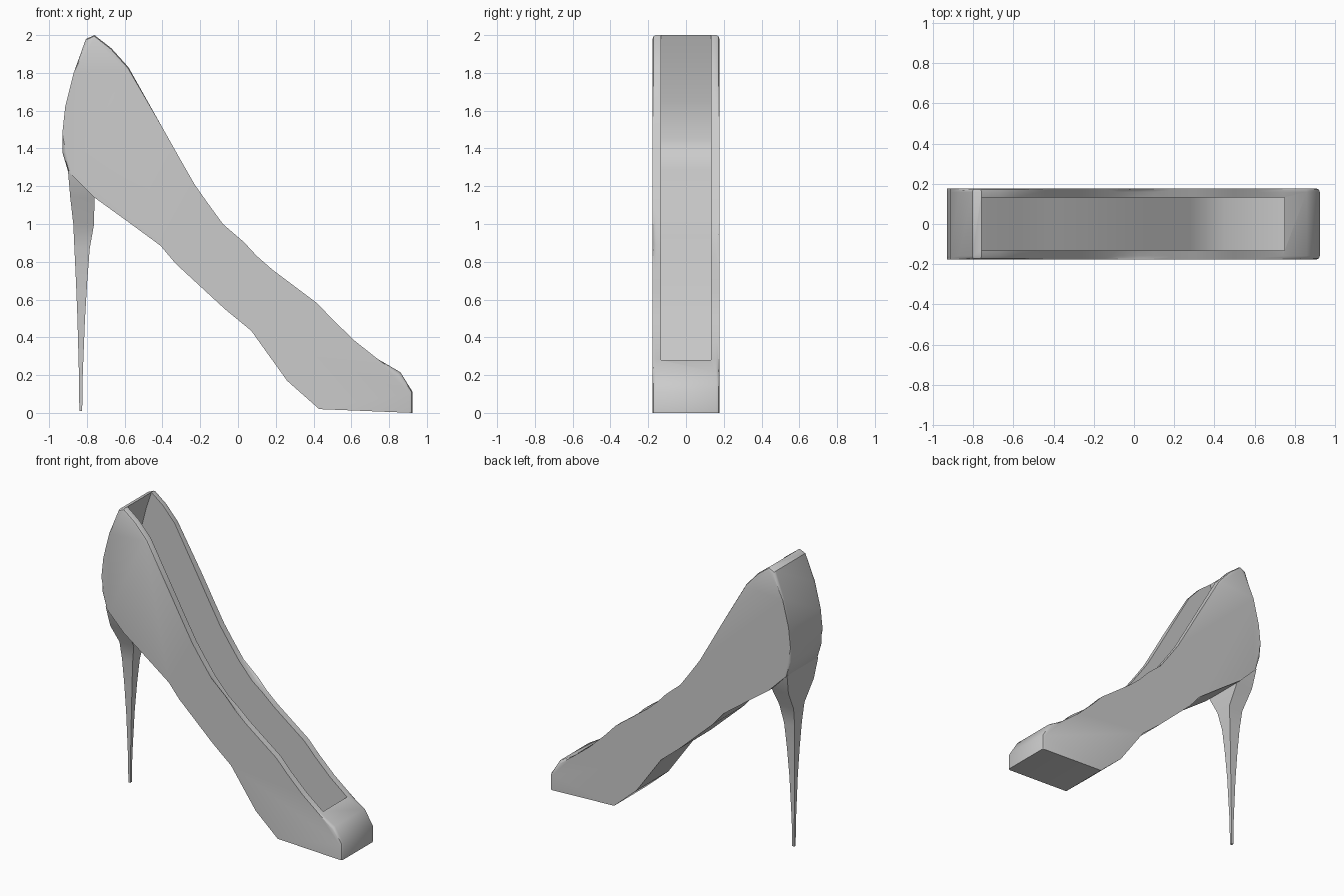
import bpy, bmesh, math

if "Cube" in bpy.data.objects:
    bpy.data.objects.remove(bpy.data.objects["Cube"])

HALF = 0.177


def make_object(name, bm):
    bmesh.ops.recalc_face_normals(bm, faces=bm.faces[:])
    mesh = bpy.data.meshes.new(name)
    bm.to_mesh(mesh)
    bm.free()
    obj = bpy.data.objects.new(name, mesh)
    bpy.context.collection.objects.link(obj)
    return obj


def bridge(bm, rings):
    """Skin closed rings of points and cap both ends."""
    loops = [[bm.verts.new(p) for p in ring] for ring in rings]
    n = len(loops[0])
    for a, b in zip(loops, loops[1:]):
        for i in range(n):
            j = (i + 1) % n
            bm.faces.new((a[i], a[j], b[j], b[i]))
    bm.faces.new(loops[0])
    bm.faces.new(loops[-1])


def slab(profile, half):
    bm = bmesh.new()
    bridge(bm, [[(x, y, z) for x, z in profile] for y in (-half, half)])
    return bm


def smooth(obj, angle):
    bpy.ops.object.select_all(action='DESELECT')
    obj.select_set(True)
    bpy.context.view_layer.objects.active = obj
    bpy.ops.object.shade_smooth_by_angle(angle=math.radians(angle))


# Shoe side profile: upper outline (heel to toe), then sole back to the heel
upper = [(-0.9, 1.28), (-0.93, 1.38), (-0.93, 1.48), (-0.915, 1.62), (-0.87, 1.8),
         (-0.805, 1.98), (-0.76, 2.0), (-0.67, 1.93), (-0.58, 1.83), (-0.4, 1.51),
         (-0.31, 1.35), (-0.23, 1.21), (-0.16, 1.11), (-0.08, 1.0), (0.02, 0.89),
         (0.1, 0.83), (0.18, 0.76), (0.3, 0.67), (0.42, 0.58), (0.5, 0.495),
         (0.62, 0.38), (0.74, 0.285), (0.86, 0.215), (0.925, 0.11), (0.925, 0.0)]
sole = [(0.43, 0.02), (0.26, 0.17), (0.07, 0.435), (-0.07, 0.55), (-0.2, 0.67),
        (-0.33, 0.79), (-0.41, 0.885), (-0.58, 1.01), (-0.76, 1.14)]
bm = slab(upper + sole, HALF)

# Soften only the upper edges of the sides
keep = {(round(x, 3), round(z, 3)) for x, z in upper}
rim_edges = [e for e in bm.edges
             if all((round(v.co.x, 3), round(v.co.z, 3)) in keep for v in e.verts)
             and e.verts[0].co.y * e.verts[1].co.y > 0]
bmesh.ops.bevel(bm, geom=rim_edges, offset=0.018, segments=2, profile=0.5,
                affect='EDGES', clamp_overlap=True)
body = make_object("shoe_body", bm)

# Foot opening cut down to the insole
opening = [(-0.76, 2.2), (-0.76, 2.0), (-0.8, 1.88), (-0.86, 1.65), (-0.88, 1.45),
           (-0.85, 1.35), (-0.76, 1.29), (-0.58, 1.07), (-0.41, 0.94), (-0.2, 0.73),
           (0.07, 0.49), (0.28, 0.22), (0.45, 0.07), (0.75, 0.06), (0.75, 2.2)]
cutter = make_object("opening_cutter", slab(opening, 0.132))
cutter.hide_render = True
mod = body.modifiers.new("opening", 'BOOLEAN')
mod.operation = 'DIFFERENCE'
mod.solver = 'EXACT'
mod.object = cutter
bpy.context.view_layer.objects.active = body
bpy.ops.object.modifier_apply(modifier=mod.name)
bpy.data.objects.remove(cutter)
smooth(body, 40)

# Stiletto heel: z, back x, front x, half width
sections = [(1.28, -0.9, -0.765, 0.172), (1.14, -0.888, -0.76, 0.14),
            (1.0, -0.872, -0.762, 0.06), (0.87, -0.866, -0.785, 0.04),
            (0.7, -0.858, -0.798, 0.028), (0.5, -0.85, -0.81, 0.018),
            (0.2, -0.842, -0.822, 0.01), (0.01, -0.84, -0.825, 0.008)]
bm = bmesh.new()
bridge(bm, [[(b, -w, z), (f, -w, z), (f, w, z), (b, w, z)] for z, b, f, w in sections])
heel = make_object("stiletto_heel", bm)
smooth(heel, 40)
